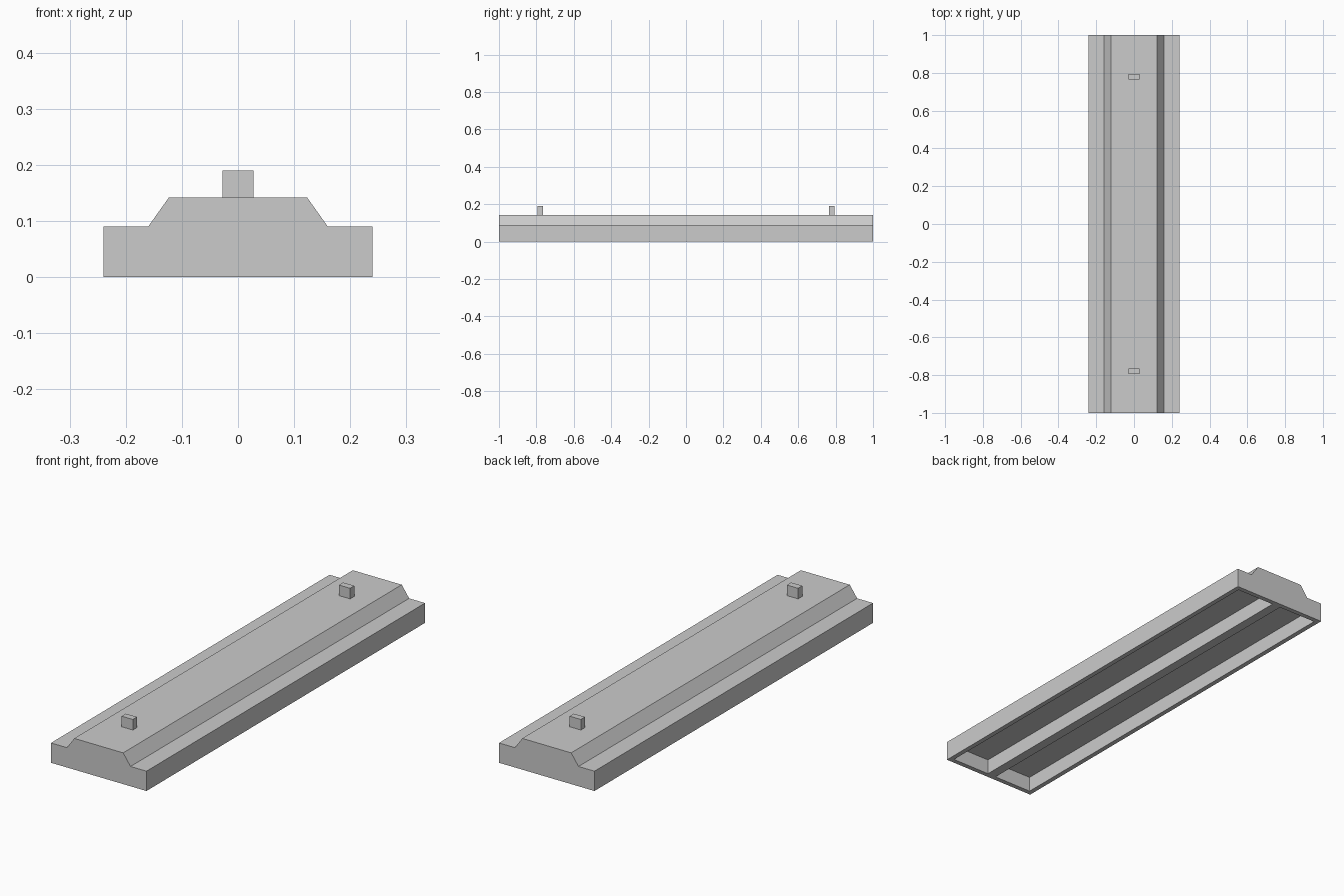
import bpy
import bmesh
from mathutils import Matrix, Vector

if "Cube" in bpy.data.objects:
    bpy.data.objects.remove(bpy.data.objects["Cube"], do_unlink=True)

grey = bpy.data.materials.new("plain_grey")
grey.use_nodes = True
colour = (0.6, 0.6, 0.6, 1)
grey.diffuse_color = colour
grey.node_tree.nodes["Principled BSDF"].inputs["Base Color"].default_value = colour


def add_object(name, bm):
    bmesh.ops.recalc_face_normals(bm, faces=bm.faces)
    mesh = bpy.data.meshes.new(name)
    bm.to_mesh(mesh)
    bm.free()
    mesh.materials.append(grey)
    obj = bpy.data.objects.new(name, mesh)
    bpy.context.collection.objects.link(obj)
    return obj


# Housing: stepped profile, mirrored, extruded along its length
LENGTH, RIM, DEPTH = 2.0, 0.022, 0.07
half = [(0.24, 0), (0.24, 0.09), (0.16, 0.09), (0.123, 0.142)]
profile = [(0, 0)] + half + [(-x, z) for x, z in reversed(half)]
bm = bmesh.new()
end = bm.faces.new([bm.verts.new((x, -LENGTH / 2, z)) for x, z in profile])
extruded = bmesh.ops.extrude_face_region(bm, geom=[end], use_keep_orig=True)
moved = [v for v in extruded["geom"] if isinstance(v, bmesh.types.BMVert)]
bmesh.ops.translate(bm, verts=moved, vec=(0, LENGTH, 0))
bmesh.ops.recalc_face_normals(bm, faces=bm.faces)

# Two long recesses underneath, leaving a rim and a central rib
bottom = [f for f in bm.faces if f.normal.z < -0.9]
bmesh.ops.inset_individual(bm, faces=bottom, thickness=RIM, use_even_offset=True)
for face in bottom:
    walls = bmesh.ops.extrude_discrete_faces(bm, faces=[face])["faces"]
    bmesh.ops.translate(bm, verts=walls[0].verts, vec=(0, 0, DEPTH))
add_object("housing", bm)

# Small mounting tabs on top, one near each end
for name, y in (("front_tab", -0.78), ("back_tab", 0.78)):
    bm = bmesh.new()
    size = Matrix.Diagonal(Vector((0.056, 0.03, 0.05, 1)))
    bmesh.ops.create_cube(bm, size=1, matrix=Matrix.Translation((0, y, 0.165)) @ size)
    add_object(name, bm)
